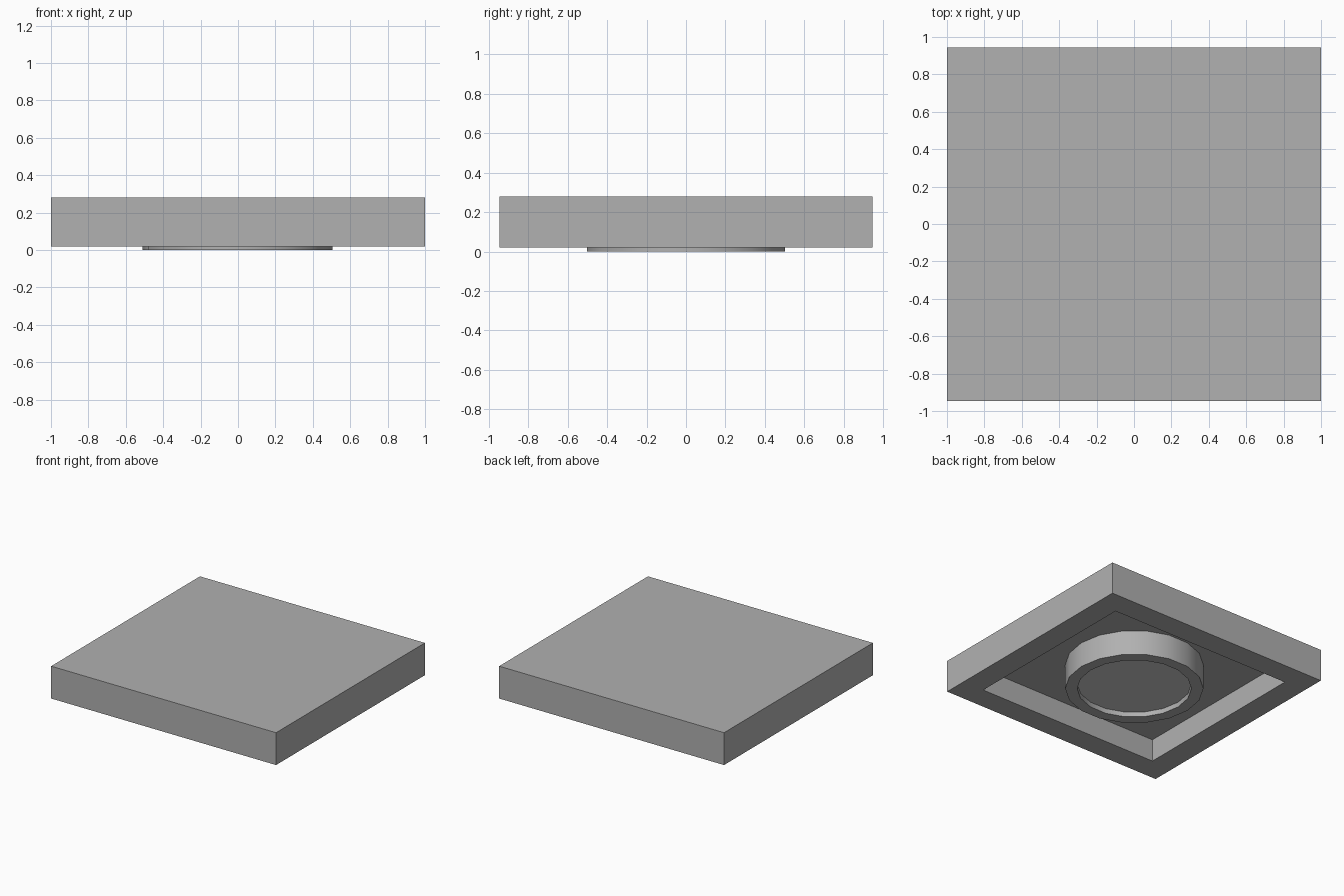
import bpy
import bmesh
import math

if "Cube" in bpy.data.objects:
    bpy.data.objects.remove(bpy.data.objects["Cube"])

SIDES = 18

# Darker grey for housing and boss; the lens stays default grey
dark = bpy.data.materials.new("dark_grey")
dark.diffuse_color = (0.44, 0.44, 0.44, 1.0)
dark.use_nodes = True
dark.node_tree.nodes["Principled BSDF"].inputs["Base Color"].default_value = dark.diffuse_color


def rect(hx, hy, z):
    return [(-hx, -hy, z), (hx, -hy, z), (hx, hy, z), (-hx, hy, z)]


def circle(r, z, cx=-0.003):
    return [(cx + r * math.cos(math.tau * i / SIDES),
             r * math.sin(math.tau * i / SIDES), z) for i in range(SIDES)]


def loft(name, loops, cap_start=False, cap_end=False, material=None):
    """Bridge successive counter-clockwise loops, from the top down."""
    bm = bmesh.new()
    rows = [[bm.verts.new(p) for p in loop] for loop in loops]
    n = len(rows[0])
    for a, b in zip(rows, rows[1:]):
        for i in range(n):
            j = (i + 1) % n
            bm.faces.new((a[i], b[i], b[j], a[j]))
    if cap_start:
        bm.faces.new(rows[0])
    if cap_end:
        bm.faces.new(rows[-1][::-1])
    mesh = bpy.data.meshes.new(name)
    bm.to_mesh(mesh)
    bm.free()
    if material:
        mesh.materials.append(material)
    obj = bpy.data.objects.new(name, mesh)
    bpy.context.collection.objects.link(obj)
    return obj


# Square housing, hollowed from below
loft("housing", [rect(1.0, 0.945, 0.28), rect(1.0, 0.945, 0.02),
                 rect(0.812, 0.757, 0.02), rect(0.812, 0.757, 0.20)],
     cap_start=True, cap_end=True, material=dark)

# Round boss hanging from the recess, open in the middle
boss = loft("round_boss", [circle(0.508, 0.20), circle(0.508, 0.0),
                           circle(0.42, 0.0), circle(0.42, 0.04)],
            material=dark)
bpy.context.view_layer.objects.active = boss
boss.select_set(True)
bpy.ops.object.shade_smooth_by_angle(angle=math.radians(30))

# Lighter lens closing the shallow dish in the boss
loft("lens", [circle(0.42, 0.04)], cap_end=True)
